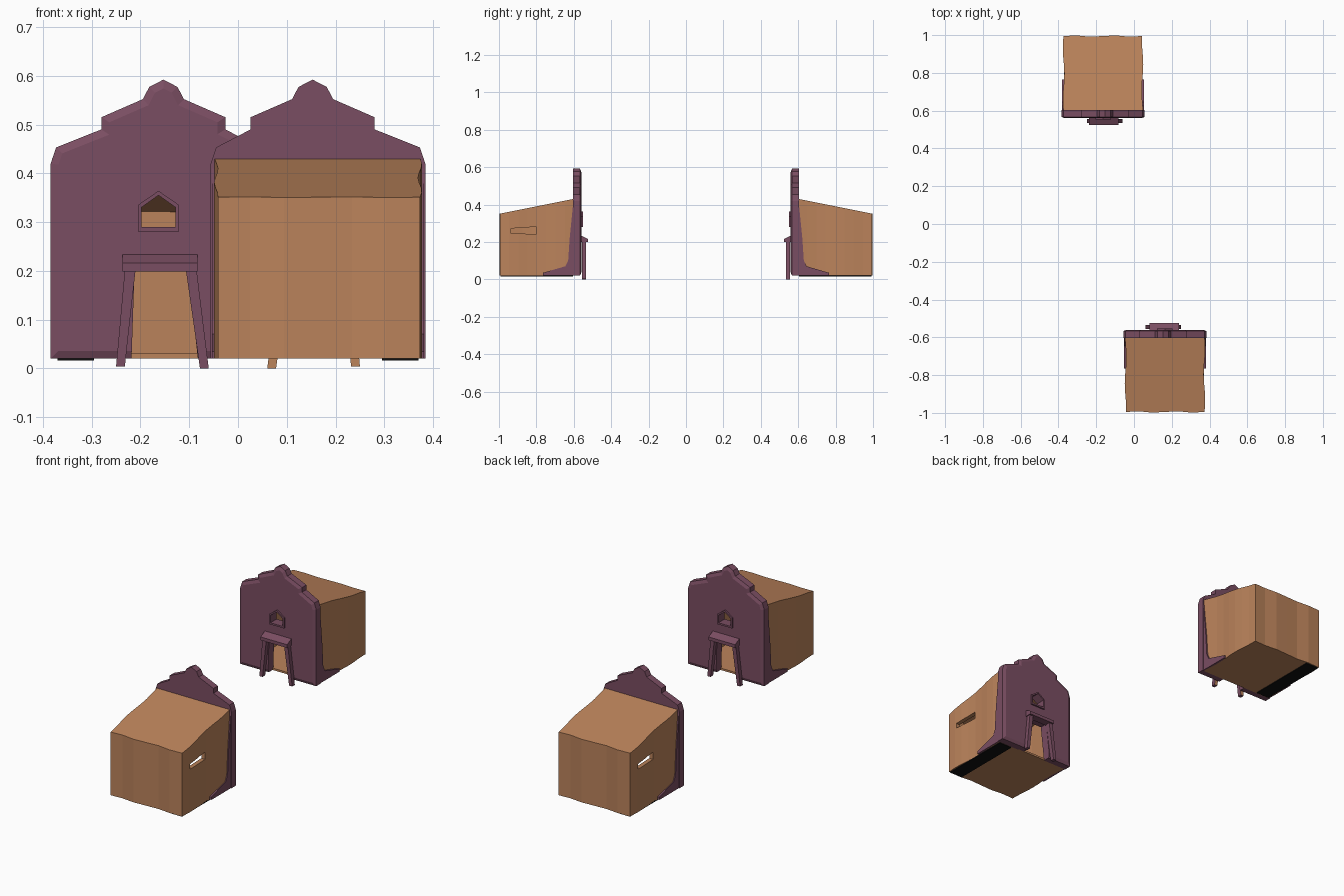
import bpy, bmesh, math
from mathutils import Matrix

if "Cube" in bpy.data.objects:
    bpy.data.objects.remove(bpy.data.objects["Cube"])


def material(name, rgb):
    m = bpy.data.materials.new(name)
    m.diffuse_color = (*rgb, 1)
    m.use_nodes = True
    m.node_tree.nodes["Principled BSDF"].inputs["Base Color"].default_value = m.diffuse_color
    return m


TAN = material("tan clay", (0.50, 0.228, 0.105))
PLUM = material("plum paint", (0.195, 0.075, 0.122))
BLACK = material("black", (0.005, 0.005, 0.005))
parts = []


def finish(name, bm, mat, keep=True):
    bmesh.ops.recalc_face_normals(bm, faces=bm.faces[:])
    me = bpy.data.meshes.new(name)
    bm.to_mesh(me)
    bm.free()
    me.materials.append(mat)
    ob = bpy.data.objects.new(name, me)
    bpy.context.collection.objects.link(ob)
    if keep:
        parts.append(ob)
    return ob


def loft(rings):
    """Closed solid between two matching rings."""
    bm = bmesh.new()
    a, b = [[bm.verts.new(p) for p in r] for r in rings]
    bm.faces.new(a)
    bm.faces.new(b[::-1])
    for i in range(len(a)):
        j = (i + 1) % len(a)
        bm.faces.new((a[i], b[i], b[j], a[j]))
    return bm


def prism(axis, pts, lo, hi):
    if axis == "x":
        return loft([[(d, u, v) for u, v in pts] for d in (lo, hi)])
    return loft([[(u, d, v) for u, v in pts] for d in (lo, hi)])


def rect(u0, u1, v0, v1):
    return [(u0, v0), (u1, v0), (u1, v1), (u0, v1)]


def cut(ob, *cutters):
    """Subtract solids and bake the result."""
    for c in cutters:
        cutter = finish("cutter", c, ob.data.materials[0], keep=False)
        cutter.hide_render = True
        mod = ob.modifiers.new("cut", "BOOLEAN")
        mod.operation = "DIFFERENCE"
        mod.solver = "EXACT"
        mod.object = cutter
        bpy.context.view_layer.update()
        dg = bpy.context.evaluated_depsgraph_get()
        me = bpy.data.meshes.new_from_object(ob.evaluated_get(dg))
        ob.modifiers.clear()
        ob.data = me
        bpy.data.objects.remove(cutter)


CX = -0.164     # centre line of the house

# Body: hollow, hand-built walls with slight waves, lean-to roof
def house_solid(inset, z0, drop, y0):
    w, y1, n = 0.209 - inset, 0.995 - inset, 8
    plan = []
    for s in (-1, 1):
        side = []
        for i in range(n + 1):
            y = y0 + (y1 - y0) * i / n
            side.append((CX + s * (w + 0.004 * math.sin(y * 23 + s)), y))
        if s == -1:
            plan += side
        else:
            back = [(CX - w + 2 * w * k / 6, y1 + 0.004 * math.sin(k * 2.1)) for k in range(1, 6)]
            plan += back + side[::-1]
    top = lambda y: 0.43 - (y - 0.6) * 0.2 - drop
    return loft([[(x, y, z0) for x, y in plan], [(x, y, top(y)) for x, y in plan]])


body = finish("house_body", house_solid(0, 0.02, 0, 0.598), TAN)
slot = prism("x", [(0.80, 0.243), (0.935, 0.245), (0.935, 0.272), (0.80, 0.281)], -0.45, -0.30)
cut(body, house_solid(0.022, 0.03, 0.034, 0.58), slot)

# Facade: stepped bell gable with an inset front
half = [(0.220, 0.02), (0.220, 0.42), (0.209, 0.453), (0.127, 0.490), (0.127, 0.515),
        (0.042, 0.552), (0.029, 0.577)]
off = 0.011     # gable peak sits a little off the centre line
gable = [(CX - u + (off if v > 0.46 else 0), v) for u, v in half] + [(CX + off, 0.592)]
gable += [(CX + u + (off if v > 0.46 else 0), v) for u, v in reversed(half)]
bm = prism("y", gable, 0.567, 0.603)
bm.faces.ensure_lookup_table()
bmesh.ops.recalc_face_normals(bm, faces=bm.faces[:])
front = [f for f in bm.faces if f.normal.y < -0.9]
bmesh.ops.inset_region(bm, faces=front, thickness=0.016, depth=0.007, use_even_offset=True)
facade = finish("facade", bm, PLUM)


def window(w, z0, z1, z2):
    c = -0.163
    return [(c - w, z0), (c + w, z0), (c + w, z1), (c, z2), (c - w, z1)]


opening = window(0.035, 0.290, 0.330, 0.355)
door = [(-0.219, 0.0), (-0.080, 0.0), (-0.103, 0.205), (-0.212, 0.205)]
cut(facade, prism("y", opening, 0.5, 0.65), prism("y", door, 0.5, 0.65))

# Window frame
frame = finish("window_frame", prism("y", window(0.042, 0.281, 0.335, 0.364), 0.552, 0.566), PLUM)
cut(frame, prism("y", opening, 0.5, 0.65))

# Flared side buttresses wrapping back from the facade
flare = [(0.575, 0.02), (0.575, 0.43), (0.601, 0.43), (0.622, 0.22), (0.630, 0.10),
         (0.645, 0.07), (0.765, 0.035), (0.765, 0.02)]
for name, s in (("left", -1), ("right", 1)):
    a, b = sorted((CX + s * 0.205, CX + s * 0.217))
    finish(name + "_buttress", prism("x", flare, a, b), PLUM)

# Porch canopy and splayed posts
finish("porch_canopy", prism("x", [(0.525, 0.199), (0.525, 0.216), (0.566, 0.237), (0.566, 0.199)],
                             -0.237, -0.083), PLUM)
posts = {"left_post": [(-0.250, 0.004), (-0.232, 0.004), (-0.210, 0.203), (-0.232, 0.203)],
         "right_post": [(-0.078, 0.0), (-0.060, 0.0), (-0.085, 0.203), (-0.107, 0.203)]}
for name, pts in posts.items():
    post = finish(name, prism("y", pts, 0.534, 0.556), PLUM)
    post.data.materials.append(TAN)
    for p in post.data.polygons:        # bare rear face
        if p.normal.y > 0.9:
            p.material_index = 1

# Dark strip under one side of the floor
finish("floor_shadow_strip", prism("y", rect(-0.370, -0.295, 0.016, 0.021), 0.605, 0.992), BLACK)

# Second house: the same building turned to face the first
for ob in parts[:]:
    twin = ob.copy()
    twin.name = "opposite_" + ob.name
    twin.matrix_world = Matrix.Rotation(math.pi, 4, "Z") @ ob.matrix_world
    bpy.context.collection.objects.link(twin)
